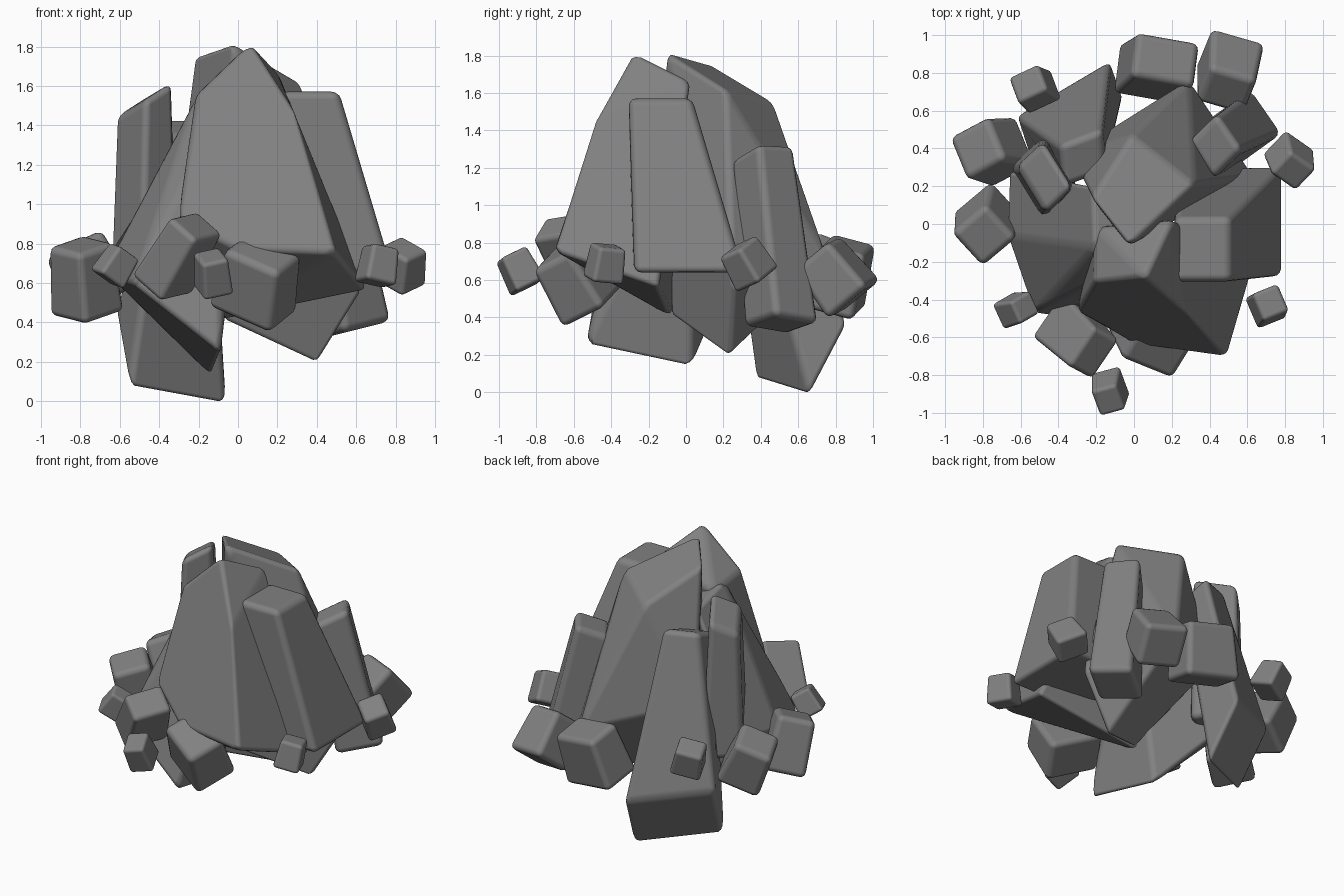
import bpy, bmesh
from math import radians
from mathutils import Vector, Euler

FACES = [(0, 1, 2, 3), (4, 5, 6, 7), (0, 1, 5, 4), (1, 2, 6, 5), (2, 3, 7, 6), (3, 0, 4, 7)]

# Dark grey stone
stone = bpy.data.materials.new("dark_stone")
stone.diffuse_color = (0.22, 0.22, 0.22, 1)


def block(name, corners, bevel, grow=1.0, hull=False):
    """Rounded stone: six-sided from 8 corners, or the hull of any points."""
    mid = sum(corners, Vector()) / len(corners)
    bm = bmesh.new()
    vs = [bm.verts.new(mid + (c - mid) * grow) for c in corners]
    if hull:
        bmesh.ops.convex_hull(bm, input=vs)
        bmesh.ops.dissolve_limit(bm, angle_limit=radians(14), verts=bm.verts, edges=bm.edges)
    else:
        for f in FACES:
            bm.faces.new([vs[i] for i in f])
    bmesh.ops.recalc_face_normals(bm, faces=bm.faces)
    for f in bm.faces:
        f.smooth = True
    me = bpy.data.meshes.new(name)
    bm.to_mesh(me)
    bm.free()
    me.materials.append(stone)
    ob = bpy.data.objects.new(name, me)
    bpy.context.collection.objects.link(ob)
    mod = ob.modifiers.new("round_edges", 'BEVEL')
    mod.width = bevel
    mod.segments = 3
    mod.limit_method = 'NONE'
    mod.harden_normals = True
    return ob


def slab(name, base, top):
    """Leaning tapered slab; three corners give each end parallelogram."""
    pts = []
    for end in (base, top):
        a, b, c = [Vector(p) for p in end]
        pts += [a, b, c, a + c - b]
    return block(name, pts, 0.04, 1.025)


def boulder(name, pts):
    """Big irregular stone from its corner points."""
    return block(name, [Vector(p) for p in pts], 0.03, 1.015, hull=True)


def pebble(name, loc, size, rot, taper=0.87):
    """Small tapered stone, turned freely."""
    r = Euler([radians(a) for a in rot]).to_matrix()
    pts = []
    for z, k in ((-0.5, 1.0), (0.5, taper)):
        for x, y in ((-0.5, -0.5), (0.5, -0.5), (0.5, 0.5), (-0.5, 0.5)):
            p = Vector((x * k * size[0], y * k * size[1], z * size[2]))
            pts.append(Vector(loc) + r @ p)
    return block(name, pts, min(size) * 0.13)


# Three main irregular boulders
boulder("front_boulder",
        [(-0.30, -0.46, 0.93), (0.00, -0.64, 0.78), (0.49, -0.70, 0.76), (0.65, -0.15, 0.57),
         (-0.12, -0.08, 0.41), (-0.21, -0.31, 1.55), (0.06, -0.28, 1.81), (0.29, -0.49, 1.45),
         (0.20, 0.02, 1.66), (-0.20, -0.02, 1.50)])
boulder("centre_boulder",
        [(-0.07, -0.08, 0.42), (0.40, 0.23, 0.20), (0.63, 0.25, 0.57), (0.29, 0.76, 0.71),
         (-0.33, 0.37, 0.90), (-0.22, 0.14, 1.74), (-0.02, -0.11, 1.81), (0.32, 0.21, 1.61),
         (-0.01, 0.47, 1.54)])
boulder("left_boulder",
        [(-0.09, -0.53, 0.26), (-0.14, 0.03, 0.14), (-0.66, 0.28, 0.72), (-0.67, -0.06, 0.66),
         (-0.53, -0.47, 0.60), (-0.10, -0.25, 1.45), (0.05, 0.05, 1.40), (-0.22, 0.20, 1.46),
         (-0.21, -0.12, 1.54)])

# Large leaning slabs
slab("right_slab",
     [(0.22, -0.28, 0.66), (0.78, -0.27, 0.65), (0.78, 0.30, 0.65)],
     [(0.22, -0.30, 1.56), (0.51, -0.30, 1.56), (0.51, 0.03, 1.56)])
slab("back_left_slab",
     [(-0.62, 0.57, 0.46), (-0.55, 0.37, 0.08), (-0.06, 0.66, -0.01)],
     [(-0.39, 0.42, 1.42), (-0.37, 0.20, 1.34), (-0.15, 0.28, 1.34)])
slab("back_right_slab",
     [(0.54, 0.31, 0.36), (0.78, 0.48, 0.42), (0.62, 0.71, 0.38)],
     [(0.42, 0.24, 1.23), (0.57, 0.39, 1.32), (0.44, 0.58, 1.31)])
slab("left_spire",
     [(-0.65, 0.30, 0.60), (-0.49, 0.02, 0.60), (-0.30, 0.20, 0.60)],
     [(-0.62, 0.30, 1.43), (-0.47, 0.06, 1.52), (-0.33, 0.19, 1.61)])

# Ring of loose stones around the foot
stones = [
    ((0.10, -0.58, 0.61), (0.37, 0.29, 0.35), (25, 22, -22)),
    ((-0.13, -0.89, 0.65), (0.16, 0.18, 0.20), (25, -12, 15)),
    ((-0.30, -0.60, 0.74), (0.22, 0.29, 0.39), (10, 38, -28)),
    ((-0.62, -0.45, 0.69), (0.16, 0.15, 0.17), (10, 32, 30)),
    ((0.71, -0.43, 0.69), (0.17, 0.18, 0.19), (-5, 12, 22)),
    ((0.83, 0.33, 0.69), (0.21, 0.19, 0.21), (20, 25, -35)),
    ((-0.53, 0.72, 0.72), (0.20, 0.18, 0.20), (-20, -12, 25)),
    ((-0.78, -0.01, 0.62), (0.28, 0.28, 0.37), (10, -15, 40)),
    ((-0.76, 0.39, 0.65), (0.29, 0.29, 0.33), (-15, -22, 28)),
    ((0.13, 0.83, 0.62), (0.39, 0.28, 0.36), (-15, 10, -10)),
    ((0.50, 0.80, 0.62), (0.30, 0.29, 0.32), (38, 8, -16)),
]
for i, (loc, size, rot) in enumerate(stones, 1):
    pebble(f"loose_stone_{i}", loc, size, rot)
